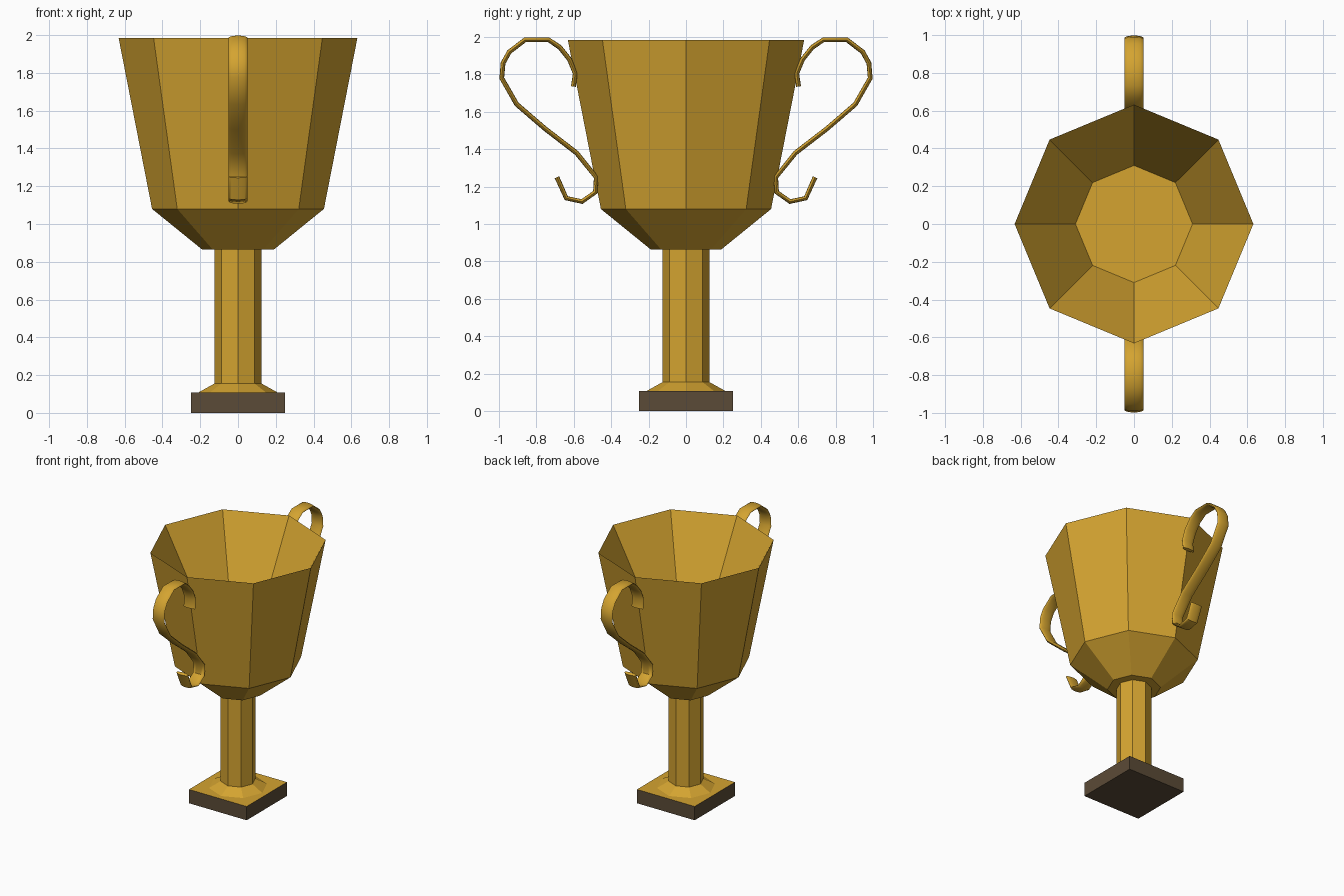
import bpy, bmesh, math
from mathutils import Vector

if "Cube" in bpy.data.objects:
    bpy.data.objects.remove(bpy.data.objects["Cube"])


def material(name, rgb):
    m = bpy.data.materials.new(name)
    m.diffuse_color = (*rgb, 1)
    m.use_nodes = True
    m.node_tree.nodes["Principled BSDF"].inputs["Base Color"].default_value = m.diffuse_color
    return m


gold = material("gold", (0.66, 0.37, 0.030))
brown = material("dark brown", (0.105, 0.070, 0.038))


def finish(name, bm, mats, recalc=True):
    if recalc:
        bmesh.ops.recalc_face_normals(bm, faces=bm.faces)
    me = bpy.data.meshes.new(name)
    bm.to_mesh(me)
    bm.free()
    for m in mats:
        me.materials.append(m)
    ob = bpy.data.objects.new(name, me)
    bpy.context.collection.objects.link(ob)
    return ob


def skin(name, rings):
    """Closed solid through a list of equal rings, capped at both ends."""
    bm = bmesh.new()
    vs = [[bm.verts.new(p) for p in ring] for ring in rings]
    n = len(vs[0])
    for a, b in zip(vs, vs[1:]):
        for i in range(n):
            j = (i + 1) % n
            bm.faces.new((a[i], a[j], b[j], b[i]))
    bm.faces.new(vs[0][::-1])
    bm.faces.new(vs[-1])
    return finish(name, bm, [gold])


def octagon(r, z):
    return [(r * math.cos(k * math.pi / 4), r * math.sin(k * math.pi / 4), z) for k in range(8)]


# Bowl: outer wall, sharp rim, then the inner wall down to a flat floor
skin("bowl", [octagon(r, z) for r, z in
              [(0.19, 0.865), (0.455, 1.08), (0.632, 1.985), (0.31, 1.38)]])

# Stem with flared foot
skin("stem", [octagon(r, z) for r, z in [(0.215, 0.105), (0.125, 0.155), (0.125, 0.867)]])

# Square base: brown block with a gold top face
bm = bmesh.new()
bmesh.ops.create_cube(bm, size=1)
for v in bm.verts:
    v.co = (v.co.x * 0.5, v.co.y * 0.5, (v.co.z + 0.5) * 0.108)
bm.normal_update()
for f in bm.faces:
    f.material_index = 1 if f.normal.z > 0.5 else 0
finish("base", bm, [brown, gold])

# Scroll handles: a flat oval section swept along a path in the y-z plane
path = [Vector(p) for p in [
    (0.602, 1.735), (0.592, 1.805), (0.623, 1.88), (0.675, 1.945), (0.735, 1.985),
    (0.86, 1.985), (0.945, 1.92), (0.978, 1.86), (0.985, 1.78), (0.905, 1.64),
    (0.754, 1.51), (0.585, 1.38), (0.480, 1.25), (0.485, 1.17), (0.556, 1.12),
    (0.640, 1.138), (0.690, 1.25)]]


def handle(name, side):
    rings = []
    for i, p in enumerate(path):
        d_in = (p - path[max(i - 1, 0)]).normalized()
        d_out = (path[min(i + 1, len(path) - 1)] - p).normalized()
        d = (d_in + d_out).normalized()
        normal = Vector((-d.y, d.x))
        ring = []
        for k in range(16):
            a = 2 * math.pi * k / 16
            q = p + normal * 0.013 * math.sin(a)
            ring.append((0.05 * math.cos(a), side * q.x, q.y))
        rings.append(ring)
    ob = skin(name, rings)
    bpy.ops.object.select_all(action='DESELECT')
    ob.select_set(True)
    bpy.context.view_layer.objects.active = ob
    bpy.ops.object.shade_smooth_by_angle(angle=math.radians(50))


handle("front_handle", -1)
handle("back_handle", 1)
